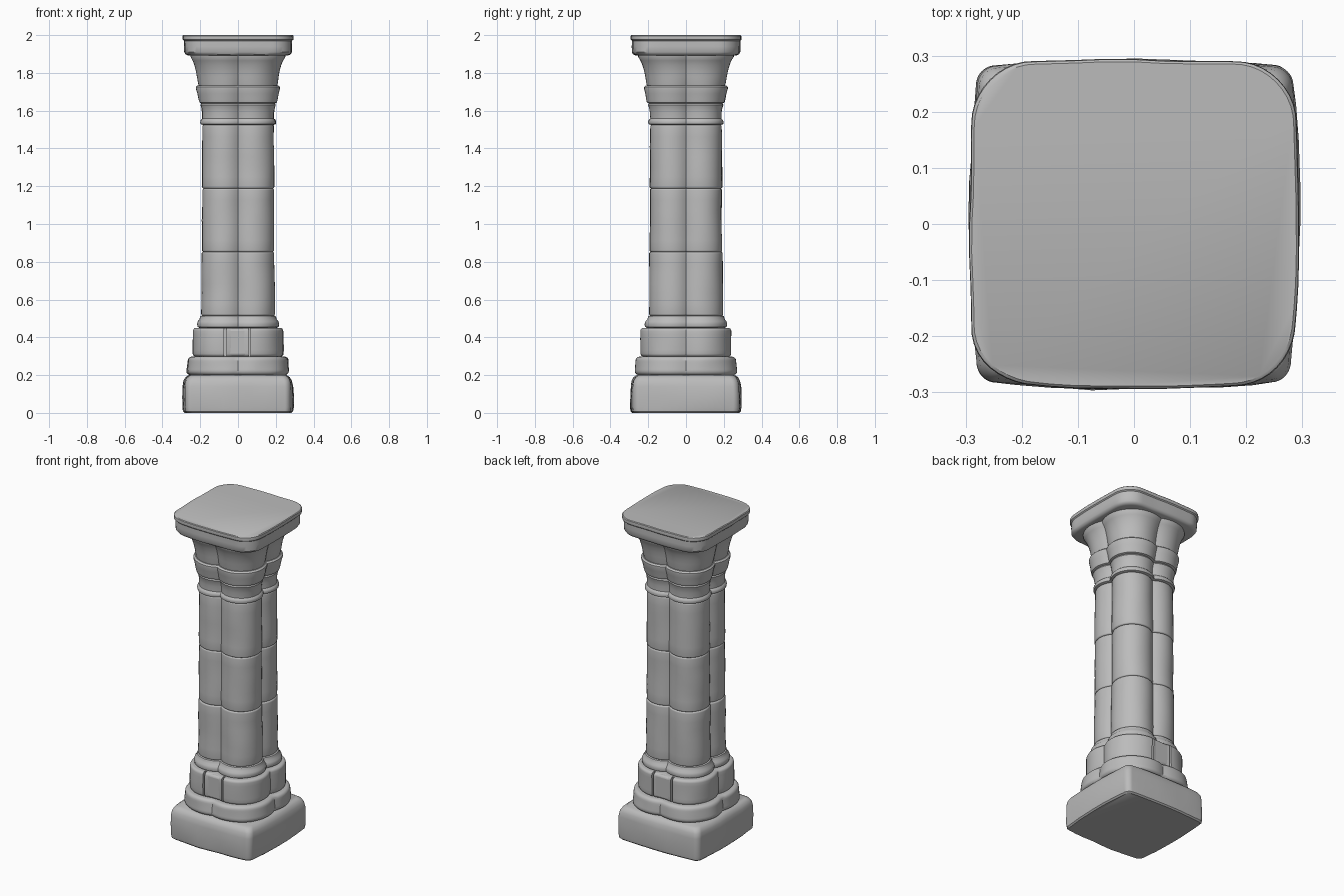
import bpy, bmesh
from math import sin, cos, asin, pi
from mathutils import Vector, noise

cube = bpy.data.objects.get("Cube")
if cube:
    bpy.data.objects.remove(cube, do_unlink=True)

stone = bpy.data.materials.new("grey stone")
stone.use_nodes = True
GREY = (0.5, 0.5, 0.5, 1)
stone.diffuse_color = GREY
stone.node_tree.nodes["Principled BSDF"].inputs["Base Color"].default_value = GREY

LOBE = 0.075   # distance of each lobe's centre from the axis in x and y
STEPS = 18


def four_lobes(half):
    """Quarter outline of four merged round columns, from crease to crease."""
    r = half - LOBE
    a = asin(LOBE / r)
    angles = [-a + (pi / 2 + 2 * a) * i / STEPS for i in range(STEPS)]
    return [(LOBE + r * cos(t), LOBE + r * sin(t)) for t in angles]


def rounded_square(radius, bow):
    """Quarter outline of a square with round corners and bowed sides."""
    def section(half):
        c = half - bow - radius
        pts = [(half - bow * k * k, c * k) for k in (0, 0.3, 0.6, 0.85)]
        arc = [(c + radius * cos(t), c + radius * sin(t))
               for t in (pi / 2 * i / 10 for i in range(11))]
        return pts + arc + [(y, x) for x, y in reversed(pts[1:])]
    return section


def finish(obj):
    obj.data.materials.append(stone)
    bpy.ops.object.select_all(action='DESELECT')
    obj.select_set(True)
    bpy.context.view_layer.objects.active = obj
    bpy.ops.object.shade_smooth_by_angle(angle=0.62)
    return obj


def loft(name, section, profile, wear=0.004):
    """Stack outlines of the given (half width, z), with softly worn sides."""
    bm = bmesh.new()
    rings = []
    for half, z in profile:
        quarter = section(half)
        ring = []
        for turn in range(4):
            for x, y in quarter:
                for _ in range(turn):
                    x, y = -y, x
                k = 1 + wear / half * noise.noise(Vector((x, y, z)) * 7)
                ring.append(bm.verts.new((x * k, y * k, z)))
        rings.append(ring)
    n = len(rings[0])
    for low, high in zip(rings, rings[1:]):
        for i in range(n):
            j = (i + 1) % n
            bm.faces.new((low[i], low[j], high[j], high[i]))
    bm.faces.new(list(reversed(rings[0])))
    bm.faces.new(rings[-1])
    mesh = bpy.data.meshes.new(name)
    bm.to_mesh(mesh)
    bm.free()
    obj = bpy.data.objects.new(name, mesh)
    bpy.context.collection.objects.link(obj)
    return finish(obj)


def course(z0, z1, bottom, top, soft):
    """Profile of one stone course with softened upper and lower edges."""
    out = []
    for i in range(5):
        t = pi / 2 * i / 4
        out.append((bottom - soft * (1 - sin(t)), z0 + soft * (1 - cos(t))))
    for i in range(1, 6):
        f = i / 6
        out.append((bottom + (top - bottom) * f, z0 + soft + (z1 - z0 - 2 * soft) * f))
    for i in range(5):
        t = pi / 2 * i / 4
        out.append((top - soft * (1 - cos(t)), z1 - soft * (1 - sin(t))))
    return out


def box(name, centre, size):
    bpy.ops.mesh.primitive_cube_add(size=1, location=centre)
    obj = bpy.context.object
    obj.name = name
    obj.scale = size
    bpy.ops.object.transform_apply(location=False, rotation=False, scale=True)
    return obj


# Square plinth
loft("plinth", rounded_square(0.035, 0.012),
     [(0.283, 0), (0.291, 0.008), (0.294, 0.03), (0.294, 0.09), (0.292, 0.14),
      (0.287, 0.17), (0.276, 0.19), (0.26, 0.2)], 0.006)

# Stepped lobed base
loft("lower_base", four_lobes, course(0.2, 0.298, 0.271, 0.265, 0.022), 0.006)
base = loft("upper_base", four_lobes, course(0.298, 0.45, 0.239, 0.239, 0.016), 0.005)

# Joints and inset block in the front and back of the upper base
for side, label in ((-1, "front"), (1, "back")):
    for x in (-0.067, 0.061):
        cutter = box("joint_cutter", (x, side * 0.24, 0.374), (0.012, 0.05, 0.2))
        cutter.hide_render = True
        bpy.context.view_layer.objects.active = base
        cut = base.modifiers.new("joint", 'BOOLEAN')
        cut.operation = 'DIFFERENCE'
        cut.solver = 'EXACT'
        cut.object = cutter
        bpy.ops.object.modifier_apply(modifier="joint")
        bpy.data.objects.remove(cutter, do_unlink=True)
    block = box(label + "_base_block", (-0.003, side * 0.2, 0.374), (0.116, 0.072, 0.146))
    soft = block.modifiers.new("soft edges", 'BEVEL')
    soft.width = 0.014
    soft.segments = 3
    finish(block)

# Moulding between base and shaft
loft("base_moulding", four_lobes,
     [(0.205, 0.45), (0.215, 0.456), (0.218, 0.47), (0.214, 0.485),
      (0.205, 0.495), (0.202, 0.505), (0.199, 0.513), (0.188, 0.516)])

# Three shaft courses
for i, (z0, z1, half) in enumerate(((0.515, 0.852, 0.195),
                                    (0.852, 1.188, 0.191),
                                    (1.188, 1.525, 0.191))):
    loft("shaft_course_%d" % (i + 1), four_lobes, course(z0, z1, half, half - 0.002, 0.009))

# Neck rings
loft("neck_moulding", four_lobes,
     [(0.188, 1.525), (0.198, 1.529), (0.2, 1.54), (0.197, 1.55), (0.189, 1.558),
      (0.19, 1.59), (0.194, 1.615), (0.199, 1.63), (0.192, 1.642)])
loft("neck_band", four_lobes,
     [(0.194, 1.638), (0.205, 1.643), (0.209, 1.66), (0.214, 1.69),
      (0.221, 1.715), (0.221, 1.726), (0.212, 1.734)], 0.005)

# Flared capital
loft("capital", four_lobes,
     [(0.206, 1.73), (0.211, 1.75), (0.216, 1.78), (0.222, 1.81), (0.23, 1.84),
      (0.24, 1.865), (0.252, 1.885), (0.252, 1.9)], 0.005)

# Square top slab
loft("top_slab", rounded_square(0.11, 0.005),
     [(0.268, 1.893), (0.279, 1.898), (0.286, 1.91), (0.287, 1.94), (0.287, 1.97),
      (0.293, 1.976), (0.294, 1.985), (0.293, 1.996), (0.289, 2.0)])
